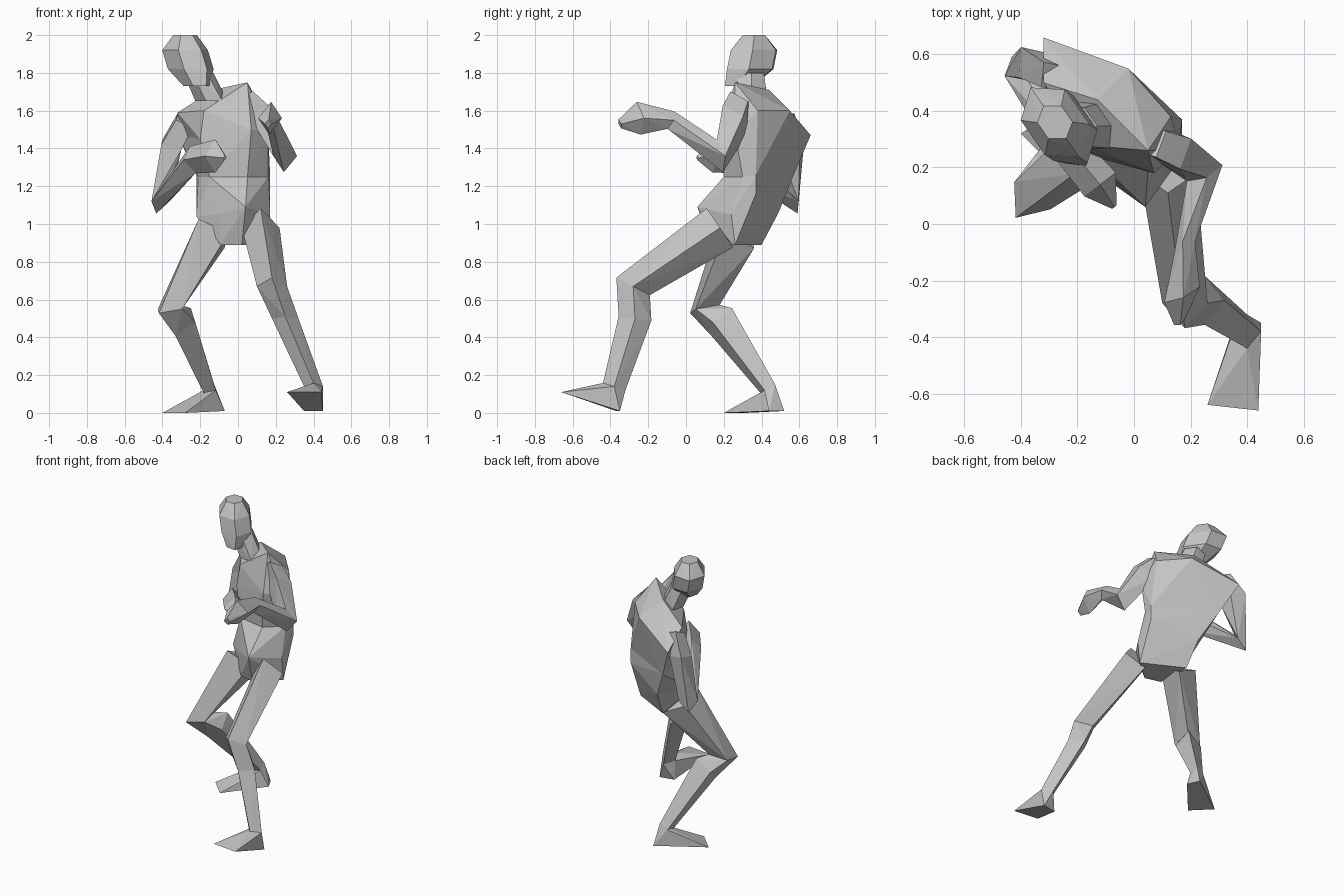
import bpy
import bmesh
from math import cos, sin, pi
from mathutils import Vector

default_cube = bpy.data.objects.get("Cube")
if default_cube:
    bpy.data.objects.remove(default_cube, do_unlink=True)

grey = bpy.data.materials.new("plain grey")
grey.use_nodes = True
grey.diffuse_color = (.55, .55, .55, 1)
grey.node_tree.nodes["Principled BSDF"].inputs["Base Color"].default_value = grey.diffuse_color


def faceted_part(name, *rings):
    """Wrap a flat-faced skin around the corner points of the given rings."""
    bm = bmesh.new()
    for ring in rings:
        for point in ring:
            bm.verts.new(point)
    result = bmesh.ops.convex_hull(bm, input=bm.verts[:])
    unused = {item for item in result["geom_interior"] + result["geom_unused"]
              if isinstance(item, bmesh.types.BMVert)}
    bmesh.ops.delete(bm, geom=list(unused), context="VERTS")
    bmesh.ops.recalc_face_normals(bm, faces=bm.faces[:])
    mesh = bpy.data.meshes.new(name)
    bm.to_mesh(mesh)
    bm.free()
    mesh.materials.append(grey)
    part = bpy.data.objects.new(name, mesh)
    bpy.context.scene.collection.objects.link(part)


def polygon_ring(center, across, along, sides):
    """Regular polygon squashed into the ellipse spanned by two half-axes."""
    angles = [2 * pi * step / sides for step in range(sides)]
    return [center + across * cos(angle) + along * sin(angle) for angle in angles]


def limb(side, part_names, sideways, joints):
    """Chain of tapered diamond segments, mitred at each joint (x, y, z, radius)."""
    centers = [Vector(joint[:3]) for joint in joints]
    bones = [(end - start).normalized() for start, end in zip(centers, centers[1:])]
    incoming = [bones[0]] + bones
    outgoing = bones + [bones[-1]]
    rings = []
    for center, joint, before, after in zip(centers, joints, incoming, outgoing):
        radius = joint[-1]
        depth = (before + after).cross(sideways).normalized()
        rings.append(polygon_ring(center, sideways * radius, depth * radius * 1.25, 4))
    for name, start, end in zip(part_names, rings, rings[1:]):
        faceted_part(side + "_" + name, start, end)
    return rings[-1]


def foot(side, ankle, toe, toe_half, heel, heel_half):
    """Wedge from the ankle ring down to a toe edge and a heel edge."""
    edges = []
    for middle, half in ((toe, toe_half), (heel, heel_half)):
        edges += [Vector(middle) + Vector(half), Vector(middle) - Vector(half)]
    faceted_part(side + "_foot", ankle, edges)


# Head and neck: six-sided rings, turned towards the left shoulder
head_front = Vector((.57, -.82, 0))
head_side = Vector((.82, .57, 0))


def head_ring(x, y, z, depth, width):
    return polygon_ring(Vector((x, y, z)), head_front * depth, head_side * width, 6)


jaw = head_ring(-.22, .28, 1.73, .09, .06)
cheeks = head_ring(-.25, .34, 1.82, .15, .11)
brow = head_ring(-.28, .36, 1.92, .15, .11)
crown = head_ring(-.28, .36, 2, .07, .06)
neck_top = head_ring(-.21, .34, 1.8, .08, .08)
neck_base = head_ring(-.14, .35, 1.65, .1, .08)
faceted_part("head", jaw, cheeks, brow, crown)
faceted_part("neck", neck_top, neck_base)

# Torso: pelvis, belly, rib cage and shoulder yoke
crotch = [(.02, .13, .89), (-.09, .16, .89), (.17, .26, .89), (-.1, .4, .89)]
waist = [(.04, .06, 1.09), (-.1, .16, 1.05), (-.22, .26, 1.04),
         (-.12, .49, 1.06), (.17, .37, 1.16), (.17, .24, 1.05)]
midriff = [(.05, .2, 1.25), (-.15, .24, 1.25), (-.21, .36, 1.25),
           (-.22, .57, 1.26), (.17, .37, 1.26), (.16, .3, 1.25)]
chest = [(-.32, .66, 1.47), (-.02, .55, 1.6), (.13, .38, 1.6),
         (.16, .26, 1.48), (.07, .18, 1.5), (-.2, .27, 1.45)]
yoke = [(.05, .26, 1.75), (-.13, .44, 1.71), (-.18, .28, 1.6), (-.32, .5, 1.59)]
faceted_part("pelvis", crotch, waist)
faceted_part("belly", waist, midriff)
faceted_part("rib_cage", midriff, chest)
faceted_part("shoulders", chest, yoke)

# Left arm reaches forward, right arm is folded in front of the chest
arm_parts = ["shoulder", "upper_arm", "forearm", "hand", "fingers"]
limb("left", arm_parts, Vector((.9, .4, 0)), [
    (.05, .3, 1.65, .07),
    (.13, .27, 1.57, .08),
    (.25, .18, 1.36, .07),
    (.18, -.08, 1.55, .04),
    (.17, -.25, 1.56, .07),
    (.16, -.35, 1.53, .02)])
limb("right", arm_parts, Vector((.8, .6, 0)), [
    (-.28, .52, 1.55, .06),
    (-.35, .56, 1.42, .07),
    (-.41, .56, 1.12, .06),
    (-.24, .28, 1.34, .06),
    (-.12, .14, 1.36, .07),
    (-.07, .06, 1.35, .01)])

# Left leg steps forward onto the heel
leg_parts = ["thigh", "knee", "shin"]
left_ankle = limb("left", leg_parts, Vector((1, 0, 0)), [
    (.12, .18, .98, .1),
    (.18, -.28, .67, .08),
    (.25, -.27, .5, .07),
    (.4, -.38, .14, .05)])
foot("left", left_ankle, toe=(.35, -.65, .11), toe_half=(.09, -.01, 0),
     heel=(.4, -.36, .01), heel_half=(.05, .01, 0))

# Right leg is bent and carries the weight
right_ankle = limb("right", leg_parts, Vector((.8, -.6, 0)), [
    (-.14, .27, .95, .11),
    (-.36, .1, .55, .08),
    (-.29, .19, .48, .08),
    (-.15, .44, .12, .04)])
foot("right", right_ankle, toe=(-.34, .26, 0), toe_half=(-.06, .06, 0),
     heel=(-.09, .48, .01), heel_half=(-.02, .04, 0))
